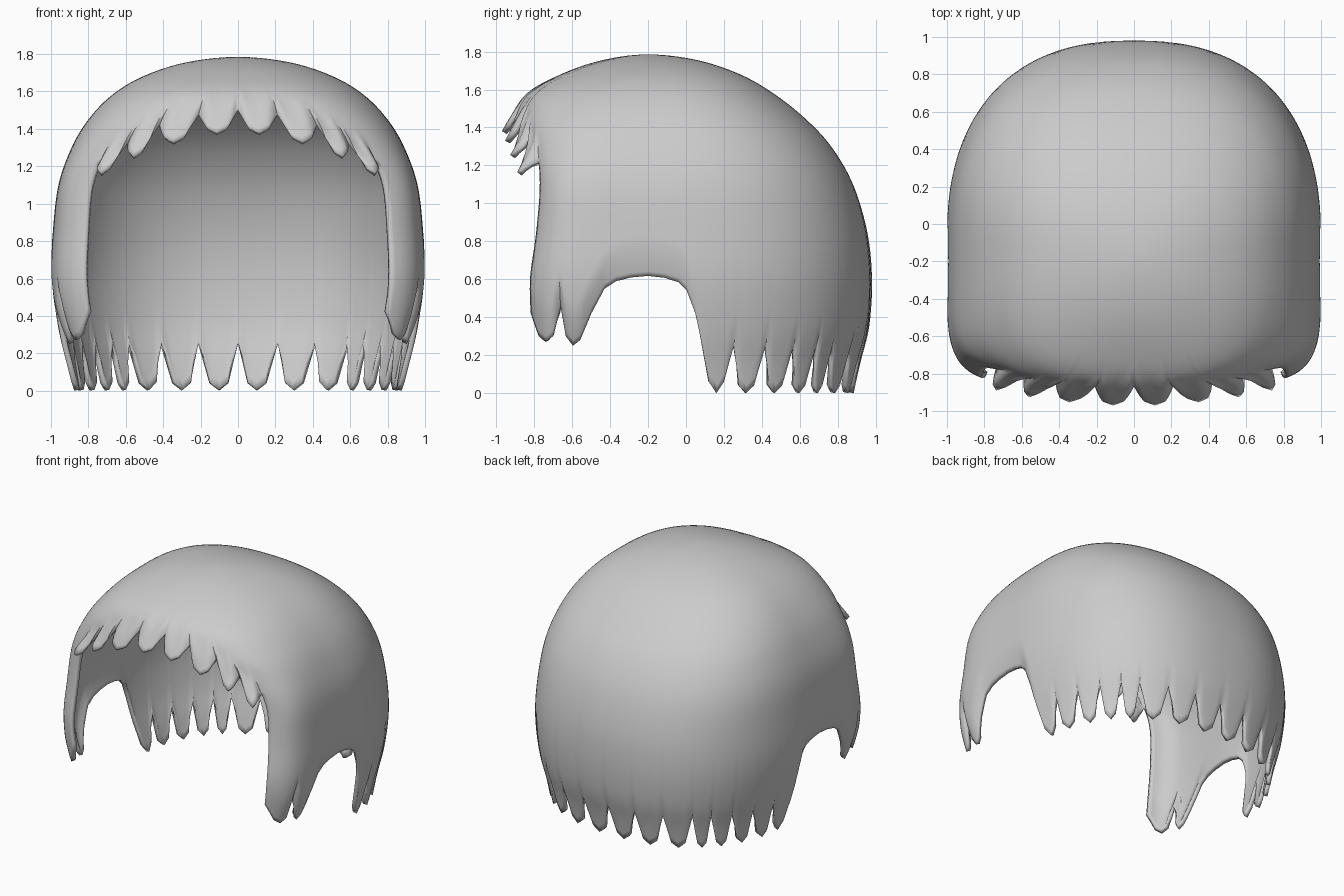
import bpy, bmesh, math

if "Cube" in bpy.data.objects:
    bpy.data.objects.remove(bpy.data.objects["Cube"])

# Horizontal slices of the dome: z, half width, front y, back y, centre y, front squareness
SLICES = [
    (1.785, 0.00, -.20, -.20, -.20, 2.0),
    (1.755, 0.28, -.44, .06, -.18, 2.2),
    (1.68, 0.51, -.66, .285, -.16, 2.5),
    (1.58, 0.675, -.83, .46, -.13, 2.8),
    (1.45, 0.80, -.875, .625, -.11, 3.4),
    (1.30, 0.89, -.845, .765, -.10, 4.5),
    (1.10, 0.96, -.81, .88, -.10, 6.0),
    (0.85, 0.99, -.83, .955, -.10, 6.0),
    (0.60, 1.00, -.865, .98, -.10, 6.0),
    (0.35, 0.97, -.87, .965, -.10, 6.0),
    (0.15, 0.925, -.87, .915, -.10, 6.0),
    (-.05, 0.88, -.86, .86, -.10, 6.0),
]
BACK_N = 2.4
BAND = 1.22          # height where the face opening meets the side locks


def slice_at(s):
    """Smooth interpolation through the slices, rounded over the crown."""
    last = len(SLICES) - 1
    s = min(max(s, 0), last - 1e-6)
    i = int(s)
    t = s - i
    p1, p2 = SLICES[i], SLICES[i + 1]
    p3 = SLICES[min(i + 2, last)]
    if i:
        p0 = SLICES[i - 1]
    else:
        q = SLICES[1]
        p0 = (q[0], -q[1], -.4 - q[2], -.4 - q[3], q[4], q[5])
    return [.5 * (2 * b + (c - a) * t + (2 * a - 5 * b + 4 * c - d) * t * t
                  + (3 * b - a - 3 * c + d) * t ** 3)
            for a, b, c, d in zip(p0, p1, p2, p3)]


def s_of(z):
    lo, hi = 0, len(SLICES) - 1
    for _ in range(40):
        m = (lo + hi) / 2
        if slice_at(m)[0] > z:
            lo = m
        else:
            hi = m
    return lo


def surface(phi, s, z_end, push):
    """Point on the dome, pushed out (or in) close to its lower edge."""
    z, a, f, b, c, n = slice_at(s)
    co, si = math.cos(phi), math.sin(phi)
    depth = b - c if si > 0 else c - f
    n = BACK_N if si > 0 else n
    r = (abs(co) ** n + abs(si) ** n) ** (-1 / n)
    x, y = a * r * co, c + depth * r * si
    nx, ny = abs(co) ** (n - 1), math.copysign(abs(si) ** (n - 1), si)
    k = push * max(0, 1 - (z - z_end) / .2) ** 1.5 / math.hypot(nx, ny)
    return (max(0, x + nx * k), y + ny * k, z)


def phi_x(x, z, side):
    _, a, f, b, c, n = slice_at(s_of(z))
    n = BACK_N if side > 0 else n
    u = min(1, x / a)
    return math.atan2(side * (1 - u ** n) ** (1 / n), u)


def phi_y(y, z):
    _, a, f, b, c, n = slice_at(s_of(z))
    n = BACK_N if y > c else n
    v = min(1, (y - c) / (b - c) if y > c else (c - y) / (c - f))
    return math.atan2(math.copysign(v, y - c), (1 - v ** n) ** (1 / n))


def locks(valleys, tips, soft, out, inn):
    """Row of pointed locks: edge points (phi, z, push)."""
    pts = [(*valleys[0], inn)]
    for (p0, z0), (p1, z1), zt in zip(valleys, valleys[1:], tips):
        for w, dz, k in ((.25, soft, .75), (.5, 0, 1), (.75, soft, .75)):
            pts.append((p0 + (p1 - p0) * w, zt + dz, inn + (out - inn) * k))
        pts.append((p1, z1, inn))
    return pts


def refine(pts, step=.03):
    out = [pts[0]]
    for p, q in zip(pts, pts[1:]):
        k = max(2, math.ceil(abs(q[0] - p[0]) / step))
        out += [tuple(a + (b - a) * i / k for a, b in zip(p, q)) for i in range(1, k + 1)]
    return out


# Fringe over the face
front = [(0, 1.50), (.21, 1.475), (.42, 1.42), (.59, 1.32), (.74, BAND)]
fringe = locks([(phi_x(x, z, -1), z) for x, z in front],
               [1.38, 1.33, 1.255, 1.165], .025, .105, 0)
cheek = fringe[-1][0]

# Sideburn locks, ear notch and first back lock, read from the side
side = [(-.79, .30, -.02), (-.75, .27, -.02), (-.71, .30, -.025), (-.67, .45, -.04),
        (-.64, .30, -.035), (-.60, .25, -.035), (-.56, .28, -.035), (-.50, .42, -.03),
        (-.43, .55, -.03), (-.37, .59, -.03), (-.29, .61, -.03), (-.20, .618, -.03),
        (-.11, .608, -.03), (-.04, .585, -.03), (.005, .54, -.025), (.05, .42, -.01),
        (.09, .22, 0), (.12, .06, 0), (.16, 0, 0), (.20, .06, 0)]
lower = [(cheek, .42, -.01)] + [(phi_y(y, z), z, p) for y, z, p in side]

# Back locks
back = [(phi_y(y, .25), .25) for y in (.255, .425, .575, .695)]
back += [(phi_x(x, .25, 1), .25) for x in (.60, .42, .215, 0)]
lower += locks(back, [0] * 7, .04, .012, -.012)

# Build the right half as two joined grids
bm = bmesh.new()


def grid(columns):
    rows = [[bm.verts.new(p) for p in col] for col in columns]
    for l, r in zip(rows, rows[1:]):
        for k in range(len(l) - 1):
            bm.faces.new((l[k], l[k + 1], r[k + 1], r[k]))


def column(phi, s0, s1, count, z_end, push):
    return [surface(phi, s0 + (s1 - s0) * k / count, z_end, push) for k in range(count + 1)]


fringe, lower = refine(fringe), refine(lower)
s_band = s_of(BAND)
grid([column(p, 0, s_of(z), 28, z, d) for p, z, d in fringe])
grid([column(p, 0, s_band, 28, z, d) for p, z, d in lower])
grid([column(p, s_band, s_of(z), 26, z, d) for p, z, d in lower])
bmesh.ops.remove_doubles(bm, verts=bm.verts, dist=.0004)

mesh = bpy.data.meshes.new("hair_cap")
bm.to_mesh(mesh)
bm.free()
hair = bpy.data.objects.new("hair_cap", mesh)
bpy.context.collection.objects.link(hair)

# Mirror to the left and give the shell thickness
mirror = hair.modifiers.new("mirror", 'MIRROR')
mirror.merge_threshold = .001
shell = hair.modifiers.new("shell", 'SOLIDIFY')
shell.thickness = .03
shell.offset = -1

bpy.context.view_layer.objects.active = hair
hair.select_set(True)
bpy.ops.object.shade_smooth_by_angle(angle=math.radians(45))
